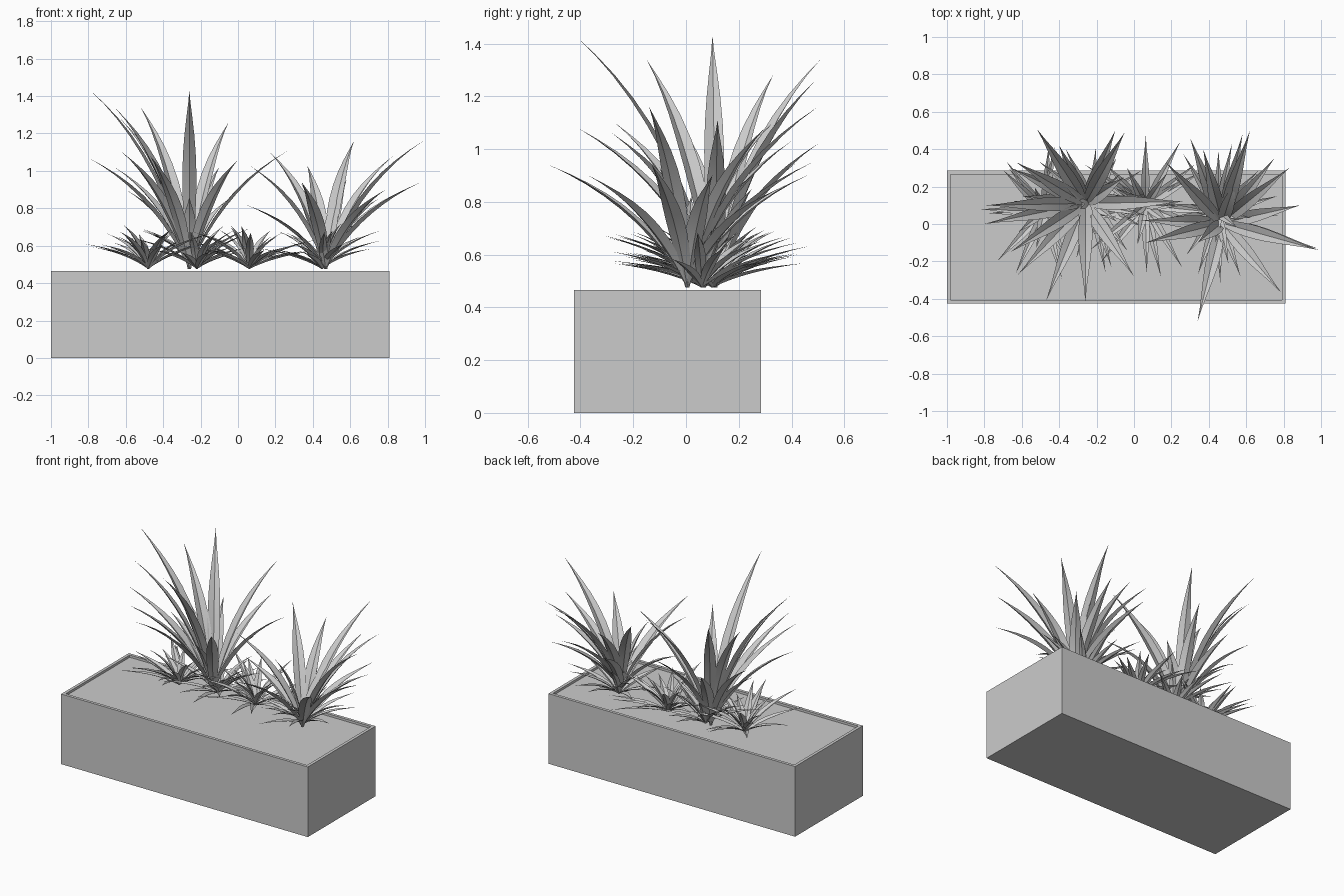
import bpy, bmesh, math, random
from mathutils import Vector

random.seed(4)
old = bpy.data.objects.get("Cube")
if old:
    bpy.data.objects.remove(old)

grey = bpy.data.materials.new("pale_grey")
grey.use_nodes = True
colour = (0.6, 0.6, 0.6, 1)
grey.diffuse_color = colour
grey.node_tree.nodes["Principled BSDF"].inputs["Base Color"].default_value = colour


def finish(bm, name, smooth=False):
    mesh = bpy.data.meshes.new(name)
    bm.to_mesh(mesh)
    bm.free()
    mesh.materials.append(grey)
    obj = bpy.data.objects.new(name, mesh)
    bpy.context.collection.objects.link(obj)
    if smooth:
        bpy.ops.object.select_all(action="DESELECT")
        obj.select_set(True)
        bpy.context.view_layer.objects.active = obj
        bpy.ops.object.shade_smooth_by_angle(angle=math.radians(25))
    return obj


# Planter box with a narrow rim and a slightly sunken bed
def planter():
    bm = bmesh.new()
    bmesh.ops.create_cube(bm, size=1)
    for v in bm.verts:
        v.co.x = 0.81 if v.co.x > 0 else -1
        v.co.y = 0.285 if v.co.y > 0 else -0.425
        v.co.z = 0.465 if v.co.z > 0 else 0
    top = max(bm.faces, key=lambda f: f.calc_center_median().z)
    bmesh.ops.inset_region(bm, faces=[top], thickness=0.028)
    bed = bmesh.ops.extrude_face_region(bm, geom=[top])["geom"]
    bmesh.ops.delete(bm, geom=[top], context="FACES_ONLY")
    for v in bed:
        if isinstance(v, bmesh.types.BMVert):
            v.co.z -= 0.015
    finish(bm, "planter_box")


# One arching, pointed leaf folded along its midrib
def add_leaf(bm, base, tip, width, segments=9):
    base, tip = Vector(base), Vector(tip)
    span = tip - base
    bend = base + Vector((span.x * 0.36, span.y * 0.36, span.z * 0.68))
    side = Vector((-span.y, span.x, 0)).normalized()
    rows = []
    for i in range(segments):
        t = i / segments
        p = base * (1 - t) ** 2 + bend * 2 * t * (1 - t) + tip * t * t
        along = ((bend - base) * (1 - t) + (tip - bend) * t).normalized()
        up = along.cross(side).normalized()
        if up.z < 0:
            up = -up
        w = width * (0.22 + 0.78 * math.sin(math.pi * t ** 0.85)) * (1 - t ** 4) / 2
        rows.append([bm.verts.new(p + side * w * s + up * abs(s) * w * 0.45)
                     for s in (-1, 0, 1)])
    end = bm.verts.new(tip)
    for a, b in zip(rows, rows[1:]):
        for k in (0, 1):
            bm.faces.new((a[k], b[k], b[k + 1], a[k + 1]))
    for k in (0, 1):
        bm.faces.new((rows[-1][k], end, rows[-1][k + 1]))


def tall_plant(name, base, tips, width):
    bm = bmesh.new()
    for tip in tips:
        add_leaf(bm, base, tip, width)
    finish(bm, name, True)


# Low tuft: a wide outer ring and a shorter, steeper heart
def low_tuft(name, x, y, size):
    bm = bmesh.new()
    for i in range(24):
        angle = i * 2.4 + random.uniform(-0.2, 0.2)
        outer = i % 3 != 0
        reach = size * (random.uniform(0.75, 1.05) if outer else random.uniform(0.3, 0.6))
        rise = random.uniform(0.09, 0.22) if outer else random.uniform(0.16, 0.25)
        tip = (x + reach * math.cos(angle), y + reach * math.sin(angle), 0.475 + rise)
        add_leaf(bm, (x, y, 0.475), tip, 0.045, 7)
    finish(bm, name, True)


planter()

tall_plant("tall_plant_right", (-0.26, 0.11, 0.475), [
    (-0.26, -0.42, 1.43), (-0.79, 0.1, 1.43), (-0.52, 0.51, 1.34),
    (-0.66, -0.15, 1.34), (-0.63, 0.33, 1.28), (-0.05, 0.49, 1.26),
    (0.27, 0.12, 1.11), (-0.62, -0.27, 1.1), (-0.47, -0.41, 1.08),
    (-0.8, 0, 1.07), (0, -0.28, 1.06), (-0.1, 0.5, 1.02),
    (-0.66, 0.3, 1.02), (-0.4, 0.42, 0.95), (-0.6, 0.15, 0.9),
    (-0.26, -0.08, 0.86), (-0.05, 0.25, 0.85)], 0.078)

tall_plant("tall_plant_left", (0.47, 0.005, 0.475), [
    (0.99, -0.14, 1.16), (0.62, 0.5, 1.16), (0.17, 0.33, 1.1),
    (0.83, 0.3, 1.08), (0.06, -0.1, 1.03), (0.37, 0.4, 1.03),
    (0.98, -0.13, 0.94), (0.34, -0.52, 0.94), (0.89, 0.1, 0.9),
    (0.79, -0.37, 0.9), (0.58, 0.48, 0.95), (0.3, 0.46, 0.9),
    (0.34, -0.1, 0.93), (0.75, 0.35, 0.85), (0.04, 0.02, 0.82),
    (0.55, 0.25, 0.9)], 0.075)

for place, x, y, size in (("far_right", -0.48, 0.07, 0.38), ("right", -0.22, 0.11, 0.36),
                          ("middle", 0.06, 0.1, 0.38), ("left", 0.45, 0.06, 0.36)):
    low_tuft("low_tuft_" + place, x, y, size)
